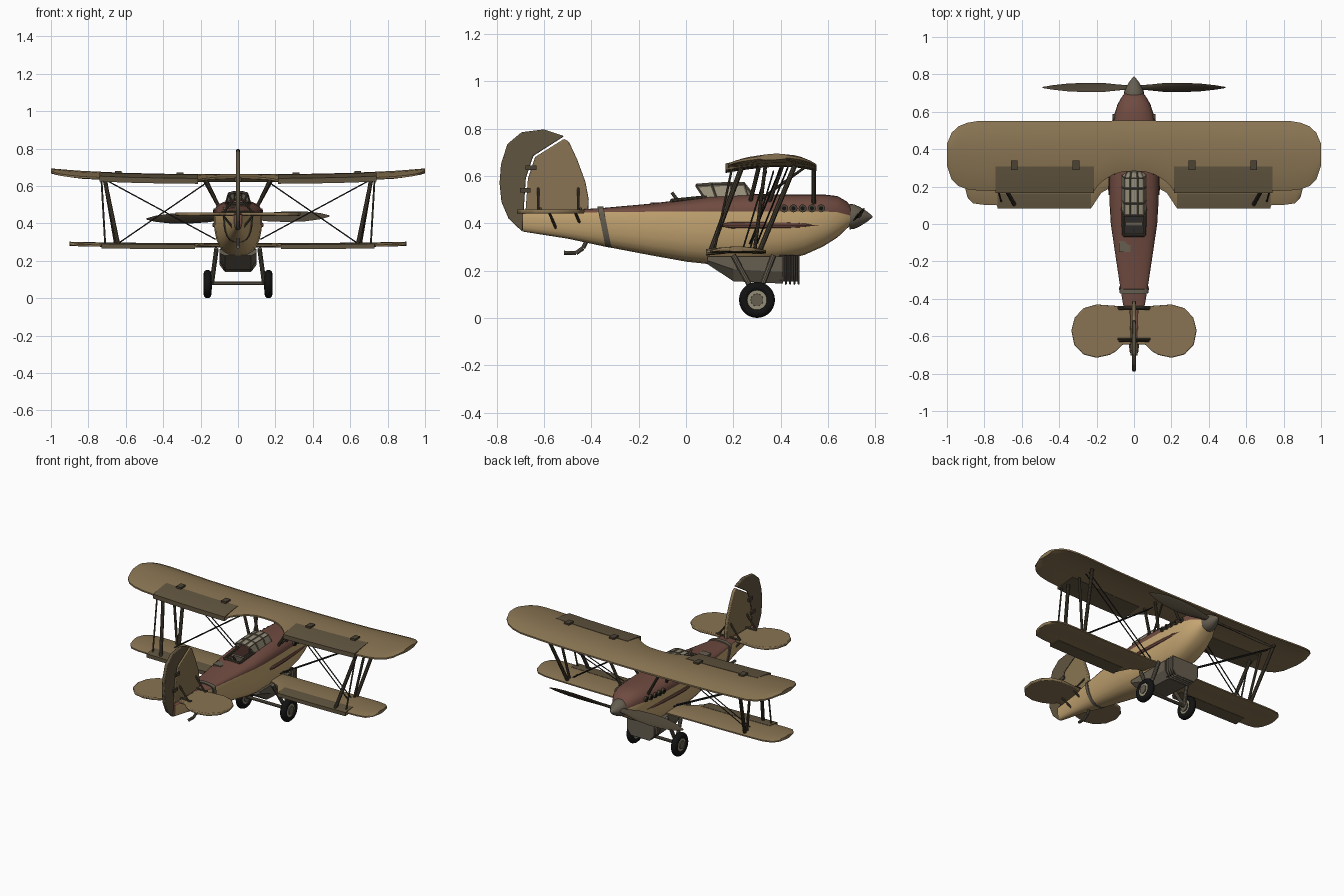
import bpy, bmesh, math
from mathutils import Vector, Matrix

if "Cube" in bpy.data.objects:
    bpy.data.objects.remove(bpy.data.objects["Cube"])


def mat(name, r, g, b):
    m = bpy.data.materials.new(name)
    m.diffuse_color = (r, g, b, 1)
    m.use_nodes = True
    m.node_tree.nodes["Principled BSDF"].inputs["Base Color"].default_value = m.diffuse_color
    return m


TAN = mat("tan", .56, .38, .17)
CANVAS = mat("canvas", .25, .175, .085)
DARK_CANVAS = mat("dark_canvas", .12, .09, .05)
BROWN = mat("brown", .16, .07, .052)
METAL = mat("metal", .13, .11, .08)
STRUT = mat("strut", .07, .055, .035)
DARK = mat("dark", .025, .024, .022)
RUBBER = mat("rubber", .006, .006, .006)
GLASS = mat("glass", .30, .27, .19)


def finish(name, bm, mats, smooth=35):
    bmesh.ops.recalc_face_normals(bm, faces=bm.faces)
    me = bpy.data.meshes.new(name)
    bm.to_mesh(me)
    bm.free()
    ob = bpy.data.objects.new(name, me)
    bpy.context.collection.objects.link(ob)
    for m in mats:
        me.materials.append(m)
    bpy.ops.object.select_all(action='DESELECT')
    ob.select_set(True)
    bpy.context.view_layer.objects.active = ob
    if smooth:
        bpy.ops.object.shade_smooth_by_angle(angle=math.radians(smooth))
    return ob


def loft(name, rings, mats, pick=None, caps=True, closed=True, smooth=35):
    bm = bmesh.new()
    vs = [[bm.verts.new(p) for p in r] for r in rings]
    n = len(rings[0])
    for a, b in zip(vs, vs[1:]):
        for k in range(n if closed else n - 1):
            f = bm.faces.new((a[k], a[(k + 1) % n], b[(k + 1) % n], b[k]))
            f.material_index = pick(k) if pick else 0
    if caps:
        bm.faces.new(vs[0])
        bm.faces.new(vs[-1])
    return finish(name, bm, mats, smooth)


def rod(name, a, b, r, m, r2=None, n=10):
    a, b = Vector(a), Vector(b)
    d = b - a
    bm = bmesh.new()
    bmesh.ops.create_cone(bm, cap_ends=True, segments=n, radius1=r, radius2=r if r2 is None else r2, depth=d.length)
    bm.transform(Matrix.Translation((a + b) / 2) @ d.to_track_quat('Z', 'Y').to_matrix().to_4x4())
    return finish(name, bm, [m])


def box(name, c, s, m):
    bm = bmesh.new()
    bmesh.ops.create_cube(bm, size=1)
    bm.transform(Matrix.Translation(c) @ Matrix.Diagonal((*s, 1)))
    return finish(name, bm, [m], 0)


def plate(name, pts, t, m):
    # thin slab from a 3D outline, t is the thickness vector
    t = Vector(t)
    ob = loft(name, [[Vector(p) - t / 2 for p in pts], [Vector(p) + t / 2 for p in pts]], [m])
    mod = ob.modifiers.new("round", 'BEVEL')
    mod.width, mod.segments = .005, 2
    return ob


# fuselage: y, half width, top, bottom, colour split height
hull = [(-.69, .022, .45, .365, .44), (-.5, .046, .455, .335, .445), (-.35, .072, .465, .303, .447),
        (-.15, .102, .483, .265, .449), (0, .124, .502, .238, .45), (.1, .13, .517, .227, .45),
        (.25, .13, .525, .227, .45), (.4, .125, .522, .243, .45), (.5, .119, .522, .266, .45),
        (.58, .107, .522, .302, .45), (.64, .088, .515, .34, .447), (.68, .065, .492, .378, .437),
        (.70, .048, .468, .395, .43)]
N = 24


def section(y, w, zt, zb, zs, g=0, tilt=0):
    ring = []
    for k in range(N):
        a = 2 * math.pi * k / N
        c, s = math.cos(a), math.sin(a)
        p = .85 if s > 0 else .75
        x = math.copysign(abs(c) ** p, c) * (w + g)
        z = zs + math.copysign(abs(s) ** p, s) * ((zt if s > 0 else zs * 2 - zb) - zs + g)
        ring.append((x, y - tilt * (z - zs), z))
    return ring


body = loft("fuselage", [section(*h) for h in hull], [BROWN, TAN], lambda k: 0 if k < N // 2 else 1)
cut = box("cockpit_cutter", (0, .075, .51), (.11, .27, .17), DARK)
mod = body.modifiers.new("cockpit", 'BOOLEAN')
mod.operation, mod.object, mod.solver = 'DIFFERENCE', cut, 'EXACT'
bpy.context.view_layer.objects.active = body
bpy.ops.object.modifier_apply(modifier="cockpit")
bpy.data.objects.remove(cut)
box("cockpit_floor", (0, .075, .43), (.108, .265, .008), DARK)
box("seat", (0, 0, .465), (.09, .02, .08), METAL)
box("dashboard", (0, .2, .475), (.108, .012, .08), DARK)
loft("tail_band", [section(y, w, .466, zb, .447, .006, .2) for y, w, zb in
                   ((-.37, .07, .307), (-.345, .074, .302))], [METAL])
box("rear_hatch", (-.05, -.12, .481), (.06, .06, .012), METAL)
rod("headrest_mast", (0, -.03, .49), (0, -.06, .53), .007, METAL)

# windscreen panes and frame
panes = [[(-.068, y0, .503), (-.05, y1, z), (-.02, y1, z + .008), (.02, y1, z + .008), (.05, y1, z), (.068, y0, .503)]
         for y0, y1, z in ((.08, .045, .555), (.13, .11, .56), (.20, .19, .562), (.265, .245, .562))]
panes.append([(-.055, .285, .503), (-.035, .28, .52), (-.015, .28, .525), (.015, .28, .525), (.035, .28, .52), (.055, .285, .503)])
loft("windscreen_glass", panes, [GLASS], caps=False, closed=False, smooth=0)
frame = loft("windscreen_frame", panes, [METAL], caps=False, closed=False, smooth=0)
wf = frame.modifiers.new("frame", 'WIREFRAME')
wf.thickness, wf.use_boundary = .009, True
for s in (-1, 1):
    rod("cockpit_sill", (s * .057, -.06, .496), (s * .06, .09, .511), .008, STRUT)
rod("cockpit_rear_sill", (-.057, -.06, .494), (.057, -.06, .494), .009, STRUT)


# wings
def upper_z(x, y):
    d = y - .42
    return .652 - (.4 if d < 0 else 1.5) * d * d + .03 * abs(x) ** 3


def lower_z(x, y):
    return .284 - .5 * (y - .22) ** 2 + .01 * abs(x) ** 3


def wing(name, stations, zf, t, power, m):
    rings = []
    us = (.01, .12, .3, .5, .7, .88, .99)
    for x, y0, y1 in stations:
        top, low = [], []
        for u in us:
            y = y0 + (y1 - y0) * u
            h = t * (4 * u * (1 - u)) ** power
            top.append((x, y, zf(x, y) + h))
            low.append((x, y, zf(x, y) - h))
        rings.append(top + low[::-1])
    return loft(name, rings, [m], smooth=40)


half = [(.06, .277, .555), (.11, .262, .555), (.16, .232, .555), (.195, .2, .555), (.215, .168, .555), (.4, .168, .555),
        (.6, .17, .555), (.83, .175, .555), (.89, .182, .545), (.94, .2, .525), (.975, .235, .49), (1, .31, .43)]
wing("upper_wing", [(-x, a, b) for x, a, b in half[::-1]] + [(0, .28, .555)] + half, upper_z, .013, .3, CANVAS)
low = [(.08, .2, .34), (.13, .19, .34), (.175, .165, .34), (.205, .12, .34), (.225, .087, .34), (.5, .085, .34),
       (.73, .087, .34), (.735, .1, .34), (.8, .1, .338), (.86, .108, .325), (.89, .14, .295), (.9, .18, .25)]
for s in (-1, 1):
    wing("lower_wing", [(s * x, a, b) for x, a, b in low], lower_z, .011, .3, CANVAS)
    wing("upper_aileron", [(s * x, .165, .308) for x in (.215, .4, .6, .74)], upper_z, .0145, 0, DARK_CANVAS)
    wing("lower_aileron", [(s * x, .083, .165) for x in (.23, .5, .73)], lower_z, .0122, 0, DARK_CANVAS)
    for x in (.31, .64):
        box("aileron_hinge", (s * x, .315, upper_z(x, .315) + .012), (.035, .05, .025), STRUT)
    # interplane, cabane and link struts
    rod("rear_wing_strut", (s * .64, .105, .285), (s * .713, .235, .635), .011, STRUT)
    rod("front_wing_strut", (s * .65, .31, .28), (s * .713, .46, .645), .011, STRUT)
    rod("diagonal_wing_strut", (s * .65, .29, .285), (s * .71, .335, .64), .008, STRUT)
    rod("aileron_link", (s * .71, .12, .285), (s * .73, .195, .635), .005, STRUT)
    for y0, y1 in ((.27, .31), (.35, .41), (.54, .54)):
        rod("cabane_strut", (s * .1, y0, .485), (s * .18, y1, upper_z(.18, y1)), .009, STRUT)
    rod("cabane_brace", (s * .1, .3, .49), (s * .18, .5, .635), .006, STRUT)
    # bracing wires
    for dy in (0, .03):
        rod("flying_wire", (s * .12, .27 + dy, .315), (s * .712, .40 + dy, .635), .0035, DARK, n=6)
        rod("landing_wire", (s * .165, .34 + dy, .62), (s * .645, .24 + dy, .29), .0035, DARK, n=6)

    # engine side fairing and exhaust ports
    loft("side_fairing", [[(s * x + .013 * math.cos(a), y, .392 + h * math.sin(a)) for a in
                           [math.pi * k / 4 for k in range(8)]] for y, x, h in
                          ((.155, .124, .008), (.19, .125, .014), (.3, .122, .015), (.42, .115, .015), (.5, .108, .01), (.56, .095, .002))], [BROWN])
    for i in range(5):
        y = .415 + .039 * i
        x = .116 - .018 * (i / 4) ** 2
        rod("exhaust_port", (s * (x - .03), y, .463), (s * (x + .016), y, .463), .017, STRUT, n=12)
        rod("exhaust_bore", (s * x, y, .463), (s * (x + .018), y, .463), .009, RUBBER, n=10)

    # landing gear
    for y0 in (.2, .37):
        rod("gear_leg", (s * .115, y0, .265), (s * .14, .3, .08), .012, METAL)
    rod("wheel_hub", (s * .147, .3, .076), (s * .178, .3, .076), .052, GLASS, n=24)
    rod("wheel_cap", (s * .14, .3, .076), (s * .184, .3, .076), .03, METAL, .026 if s else 0, 20)
    bpy.ops.mesh.primitive_torus_add(location=(s * .163, .3, .076), rotation=(0, math.pi / 2, 0), major_segments=28,
                                     minor_segments=12, major_radius=.055, minor_radius=.021)
    tyre = bpy.context.object
    tyre.name = "tyre"
    tyre.data.materials.append(RUBBER)
    bpy.ops.object.shade_smooth()

    # tailplane halves and their braces
    tail = [(.02, -.46), (.06, -.44), (.2, -.43), (.27, -.45), (.317, -.5), (.335, -.57), (.32, -.645), (.27, -.698),
            (.2, -.715), (.13, -.7), (.095, -.68), (.06, -.645), (.015, -.645)]
    plate("tailplane", [(s * x, y, .45) for x, y in tail], (0, 0, .018), CANVAS)
    for y in (-.455, -.625):
        rod("fin_brace", (s * .08, y, .455), (.0, y, .555), .006, STRUT)
        rod("tail_cross_bar", (0, y + .01, .461), (s * .088, y + .01, .461), .006, STRUT)
    for y in (-.47, -.58):
        rod("tail_strut", (s * .085, y, .45), (s * .03, y + .03, .38), .006, STRUT)

rod("axle", (-.15, .3, .08), (.15, .3, .08), .01, METAL)

# fin and rudder
plate("fin", [(0, *p) for p in ((-.684, .375), (-.668, .59), (-.638, .68), (-.515, .757), (-.495, .745), (-.46, .67),
                                (-.425, .575), (-.411, .5), (-.413, .45))], (.02, 0, 0), CANVAS)
plate("rudder", [(0, *p) for p in ((-.692, .365), (-.75, .42), (-.78, .49), (-.788, .57), (-.782, .65), (-.755, .735),
                                   (-.695, .785), (-.6, .797), (-.515, .768), (-.645, .685), (-.677, .59))],
      (.02, 0, 0), DARK_CANVAS)
for z, y in ((.54, -.68), (.635, -.655)):
    box("rudder_hinge", (0, y, z), (.036, .045, .02), STRUT)

# tail skid
skid = [(0, -.42, .325), (0, -.435, .295), (0, -.465, .274), (0, -.515, .275)]
for a, b in zip(skid, skid[1:]):
    rod("tail_skid", a, b, .009, METAL)

# belly radiator with front slats
loft("radiator", [[(-.1, y, .26), (-.1, y, zb + .05 * k), (-.07, y, zb), (.07, y, zb), (.1, y, zb + .05 * k), (.1, y, .26)]
                  for y, zb, k in ((.09, .228, .3), (.2, .155, 1), (.41, .145, 1))], [METAL], smooth=0)
box("radiator_core", (0, .435, .21), (.16, .08, .11), DARK)
for i in range(4):
    y = .422 + .018 * i
    plate("radiator_slat", [(-.1, y, .265), (-.1, y, .18), (-.07, y, .14), (.07, y, .14), (.1, y, .18), (.1, y, .265)],
          (0, .009, 0), METAL)

# spinner and propeller
loft("spinner", [[(r * math.cos(a), y, .428 + r * math.sin(a)) for a in [math.pi * k / 10 for k in range(20)]]
                 for y, r in ((.69, .054), (.71, .052), (.735, .041), (.765, .022), (.788, .003))], [METAL])
for s in (-1, 1):
    rings = []
    for x, c, t in ((.015, .012, .01), (.08, .02, .008), (.16, .033, .006), (.26, .038, .005), (.36, .033, .004),
                    (.44, .02, .003), (.49, .004, .002)):
        p = math.radians(52 - 40 * x)
        ring = []
        for k in range(10):
            u, v = c * math.cos(math.pi * k / 5), t * math.sin(math.pi * k / 5)
            ring.append((s * x, .73 + u * math.sin(p) - v * math.cos(p),
                         .432 + s * (.016 * x + u * math.cos(p) + v * math.sin(p))))
        rings.append(ring)
    loft("propeller_blade", rings, [STRUT])
